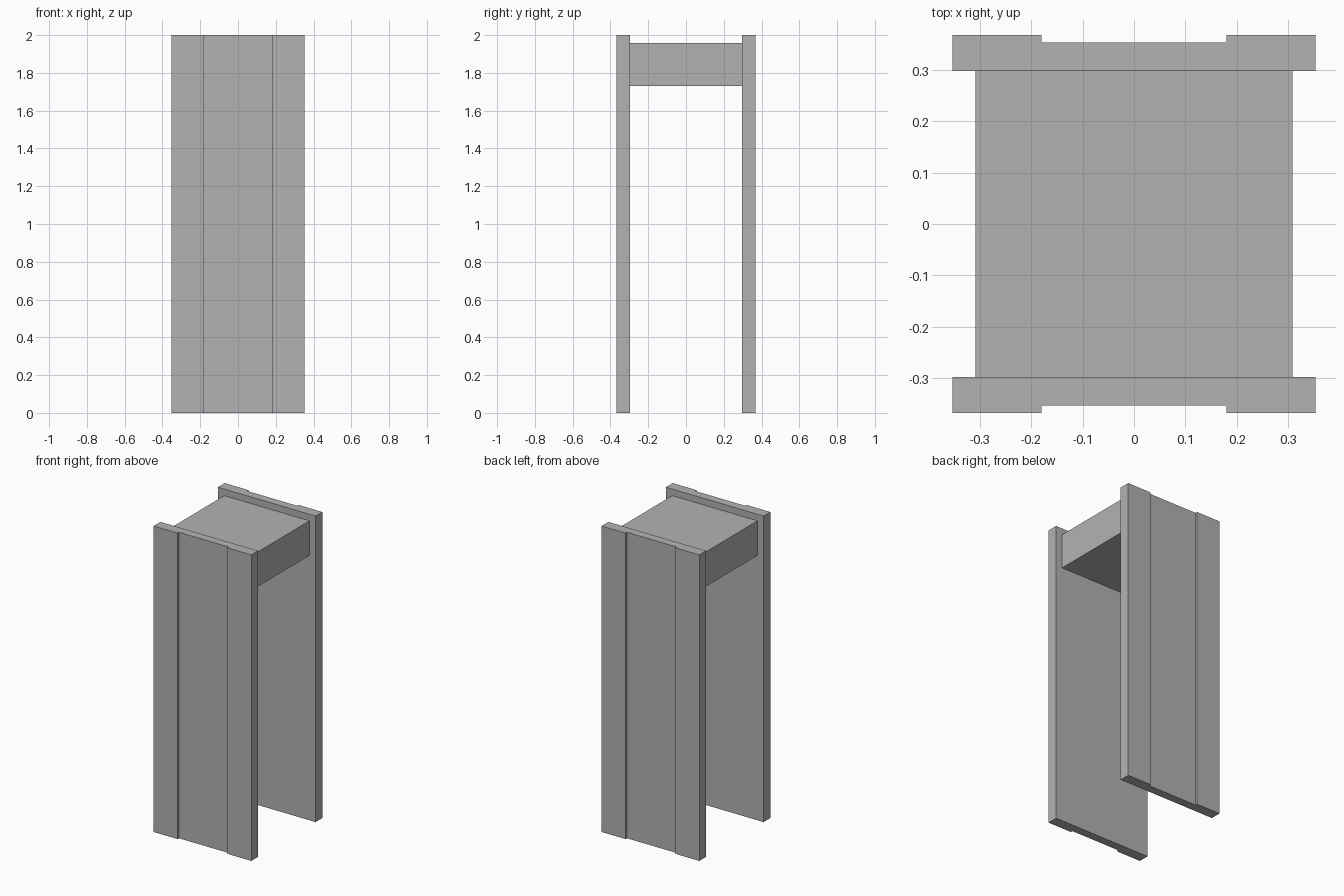
import bpy
import bmesh

if "Cube" in bpy.data.objects:
    bpy.data.objects.remove(bpy.data.objects["Cube"])

grey = bpy.data.materials.new("plain grey")
grey.diffuse_color = (0.448, 0.448, 0.448, 1.0)
grey.use_nodes = True
grey.node_tree.nodes["Principled BSDF"].inputs["Base Color"].default_value = grey.diffuse_color


def extruded(name, outline, z0, z1):
    """Closed prism from a plan outline, extruded upward."""
    bm = bmesh.new()
    base = bm.faces.new([bm.verts.new((x, y, z0)) for x, y in outline])
    moved = bmesh.ops.extrude_face_region(bm, geom=[base])["geom"]
    top = [v for v in moved if isinstance(v, bmesh.types.BMVert)]
    bmesh.ops.translate(bm, verts=top, vec=(0, 0, z1 - z0))
    bmesh.ops.recalc_face_normals(bm, faces=bm.faces[:])
    mesh = bpy.data.meshes.new(name)
    bm.to_mesh(mesh)
    bm.free()
    mesh.materials.append(grey)
    obj = bpy.data.objects.new(name, mesh)
    bpy.context.collection.objects.link(obj)
    return obj


W, R = 0.353, 0.18                        # half widths of panel and recess
INNER, RECESS, OUTER = 0.297, 0.353, 0.367  # panel depths

# Two upright panels, each with a shallow full-height recess on its outer face
panel = [(-W, INNER), (W, INNER), (W, OUTER), (R, OUTER),
         (R, RECESS), (-R, RECESS), (-R, OUTER), (-W, OUTER)]
for name, side in (("front_panel", -1), ("back_panel", 1)):
    extruded(name, [(x, y * side) for x, y in panel], 0.0, 2.0)

# Box beam joining the panels near the top
B = 0.308
extruded("top_beam", [(-B, -INNER), (B, -INNER), (B, INNER), (-B, INNER)], 1.73, 1.957)
